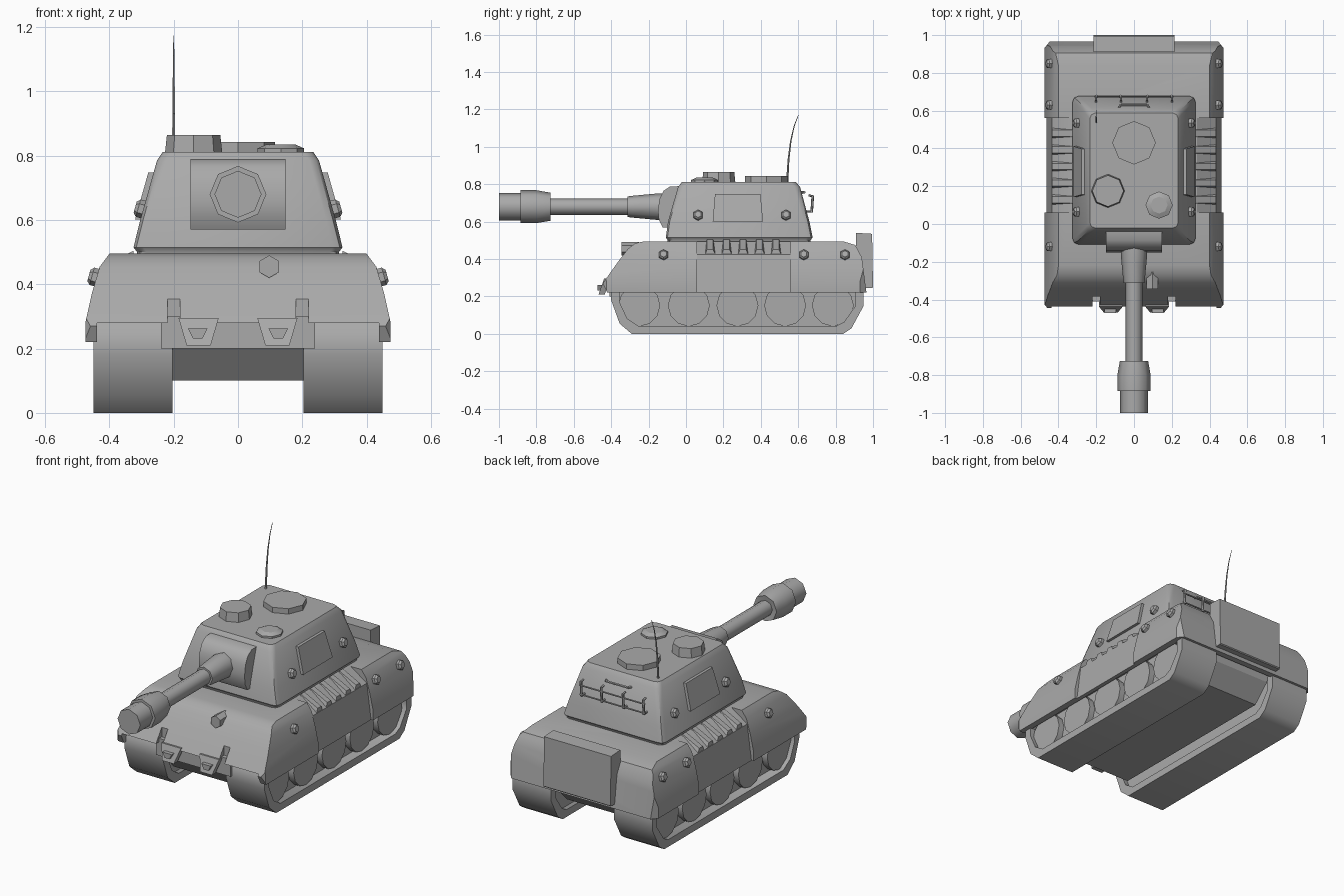
import bpy, bmesh, math
from mathutils import Vector

if "Cube" in bpy.data.objects:
    bpy.data.objects.remove(bpy.data.objects["Cube"])

GREY = bpy.data.materials.new("steel_grey")
GREY.diffuse_color = (0.4, 0.4, 0.4, 1)
GREY.use_nodes = True
GREY.node_tree.nodes["Principled BSDF"].inputs["Base Color"].default_value = GREY.diffuse_color


def finish(bm, name, angle=35):
    bmesh.ops.recalc_face_normals(bm, faces=bm.faces)
    me = bpy.data.meshes.new(name)
    bm.to_mesh(me)
    bm.free()
    me.materials.append(GREY)
    ob = bpy.data.objects.new(name, me)
    bpy.context.collection.objects.link(ob)
    smooth(ob, angle)
    return ob


def smooth(ob, angle=35):
    bpy.ops.object.select_all(action='DESELECT')
    ob.select_set(True)
    bpy.context.view_layer.objects.active = ob
    bpy.ops.object.shade_smooth_by_angle(angle=math.radians(angle))


def loft(bm, rings, cap=True):
    """Bridge equal-length rings of points; optional end caps."""
    vs = [[bm.verts.new(p) for p in r] for r in rings]
    n = len(vs[0])
    for a, b in zip(vs, vs[1:]):
        for i in range(n):
            bm.faces.new((a[i], a[(i + 1) % n], b[(i + 1) % n], b[i]))
    if cap:
        bm.faces.new(vs[0])
        bm.faces.new(vs[-1])
    return vs


def prism_x(bm, prof, x0, x1):
    loft(bm, [[(x, y, z) for y, z in prof] for x in (x0, x1)])


def prism_y(bm, prof, y0, y1):
    loft(bm, [[(x, y, z) for x, z in prof] for y in (y0, y1)])


def box(bm, x0, x1, y0, y1, z0, z1):
    prism_x(bm, [(y0, z0), (y1, z0), (y1, z1), (y0, z1)], x0, x1)


def rod(bm, p0, p1, r1, r2=None, n=8):
    """Cylinder or cone from p0 to p1."""
    p0, p1 = Vector(p0), Vector(p1)
    d = p1 - p0
    m = d.to_track_quat('Z', 'Y').to_matrix().to_4x4()
    m.translation = (p0 + p1) / 2
    bmesh.ops.create_cone(bm, cap_ends=True, segments=n, radius1=r1,
                          radius2=r1 if r2 is None else r2, depth=d.length, matrix=m)


def cut(ob, bm, name):
    tool = finish(bm, name)
    tool.hide_render = True
    mod = ob.modifiers.new("cut", 'BOOLEAN')
    mod.operation, mod.solver, mod.object = 'DIFFERENCE', 'EXACT', tool
    bpy.context.view_layer.objects.active = ob
    bpy.ops.object.modifier_apply(modifier=mod.name)
    bpy.data.objects.remove(tool)


# Hull: side profile trimmed by sloping flank and corner planes
bm = bmesh.new()
prism_x(bm, [(-0.42, 0.22), (-0.445, 0.27), (-0.41, 0.32), (-0.36, 0.39), (-0.31, 0.455), (-0.27, 0.485),
             (-0.22, 0.495), (0.84, 0.495), (0.905, 0.475), (0.94, 0.41), (0.965, 0.22)], -0.475, 0.475)
planes = []
for s in (1, -1):
    for (xa, za), (xb, zb) in (((0.475, 0.28), (0.455, 0.37)), ((0.455, 0.37), (0.43, 0.455)), ((0.43, 0.455), (0.40, 0.495))):
        planes.append(((s * xa, 0, za), (s * (zb - za), 0, xa - xb)))
    planes.append(((s * 0.475, 0.93, 0.3), (s, 0.8, 0)))
    planes.append(((s * 0.475, -0.425, 0.3), (s, -0.8, 0)))
for co, no in planes:
    res = bmesh.ops.bisect_plane(bm, geom=bm.verts[:] + bm.edges[:] + bm.faces[:], dist=1e-5,
                                 plane_co=co, plane_no=Vector(no).normalized(), clear_outer=True)
    edges = [e for e in bm.edges if e.is_boundary]
    if edges:
        bmesh.ops.edgeloop_fill(bm, edges=edges)
hull = finish(bm, "hull")

bm = bmesh.new()  # hollow underside
box(bm, -0.438, 0.438, -0.8, 0.93, 0.0, 0.28)
cut(hull, bm, "underside_cutter")
bm = bmesh.new()  # recessed middle flanks and front notches
for s in (1, -1):
    prism_y(bm, [(s * x, z) for x, z in ((0.33, 0.497), (0.435, 0.425), (0.465, 0.2), (0.6, 0.2), (0.6, 0.6), (0.33, 0.6))],
            0.06, 0.56)
    box(bm, *sorted((s * 0.18, s * 0.22)), -0.6, -0.385, 0.1, 0.365)
cut(hull, bm, "flank_cutter")
smooth(hull)

# Louvres on the recessed flanks
bm = bmesh.new()
for s in (1, -1):
    for i in range(5):
        y = 0.10 + i * 0.088
        loft(bm, [[(s * x, y, z - 0.01), (s * x, y + 0.012, z + 0.022),
                   (s * x, y + 0.045, z + 0.022), (s * x, y + 0.06, z - 0.01)]
                  for x, z in ((0.325, 0.482), (0.433, 0.428))])
finish(bm, "flank_louvres", 20)

# Belly between the tracks with wider nose plate
bm = bmesh.new()
prism_x(bm, [(-0.40, 0.3), (-0.385, 0.2), (-0.3, 0.1), (0.8, 0.1), (0.9, 0.2), (0.93, 0.3)], -0.205, 0.205)
box(bm, -0.24, 0.24, -0.41, -0.36, 0.2, 0.3)
finish(bm, "belly", 20)

# Nose teeth with towing lugs
bm = bmesh.new()
for s in (1, -1):
    loft(bm, [[(s * x, y + o, z) for x, y, z in
               ((0.06, -0.43, 0.295), (0.085, -0.46, 0.21), (0.16, -0.46, 0.21), (0.185, -0.43, 0.295))]
              for o in (-0.008, 0.025)])
    loft(bm, [[(s * x, y, z) for x, z in ((0.095, 0.262), (0.11, 0.232), (0.14, 0.232), (0.155, 0.262))]
              for y in (-0.472, -0.44)])
finish(bm, "nose_teeth", 20)

# Tracks and wheels
outer = [(-0.29, 0), (0.84, 0), (0.885, 0.03), (0.95, 0.15), (0.95, 0.24), (0.92, 0.3),
         (-0.36, 0.3), (-0.4, 0.25), (-0.4, 0.18), (-0.355, 0.055)]
inner = [(0.275 + (y - 0.275) * 0.935, 0.15 + (z - 0.15) * 0.72) for y, z in outer]
for s, side in ((1, "right"), (-1, "left")):
    bm = bmesh.new()
    rings = [[(s * x, y, z) for y, z in p] for p, x in ((outer, 0.203), (outer, 0.449), (inner, 0.449), (inner, 0.203))]
    loft(bm, rings + rings[:1], cap=False)
    bmesh.ops.remove_doubles(bm, verts=bm.verts, dist=1e-5)
    finish(bm, side + "_track", 40)
    bm = bmesh.new()
    prism_x(bm, inner, s * 0.23, s * 0.39)
    finish(bm, side + "_track_web")
    bm = bmesh.new()
    for y in (-0.25, 0.015, 0.275, 0.53, 0.785):
        rod(bm, (s * 0.23, y, 0.152), (s * 0.425, y, 0.152), 0.112, n=12)
    finish(bm, side + "_wheels")


# Turret shell: rounded rectangles
def ring(hx, y0, y1, z, r=0.03):
    pts = []
    for cx, cy, a0 in ((hx - r, y1 - r, 0), (r - hx, y1 - r, 90), (r - hx, y0 + r, 180), (hx - r, y0 + r, 270)):
        for k in range(3):
            a = math.radians(a0 + 45 * k)
            pts.append((cx + r * math.cos(a), cy + r * math.sin(a), z))
    return pts


bm = bmesh.new()
loft(bm, [ring(0.314, -0.098, 0.665, 0.48), ring(0.314, -0.098, 0.665, 0.5), ring(0.325, -0.108, 0.677, 0.515),
          ring(0.304, -0.096, 0.66, 0.6), ring(0.252, -0.043, 0.61, 0.785), ring(0.234, -0.022, 0.588, 0.812)])
finish(bm, "turret", 40)

# Turret side plates
bm = bmesh.new()
for s in (1, -1):
    loft(bm, [[(s * (x + o), y, z) for x, y, z in
               ((0.261, 0.155, 0.748), (0.261, 0.398, 0.748), (0.302, 0.412, 0.602), (0.302, 0.143, 0.602))]
              for o in (-0.02, 0.018)])
finish(bm, "turret_side_plates", 20)

# Bolts on hull and turret
bm = bmesh.new()
for s in (1, -1):
    for x, y, z in [(0.437, y, 0.42) for y in (-0.12, 0.63, 0.85)] + [(0.293, y, 0.632) for y in (0.065, 0.535)]:
        c, d = Vector((s * x, y, z)), Vector((s * 0.96, 0, 0.27))
        rod(bm, c - d * 0.01, c + d * 0.018, 0.028, n=6)
        rod(bm, c + d * 0.018, c + d * 0.028, 0.028, 0.018, n=6)
finish(bm, "bolts", 20)

# Gun mantlet
bm = bmesh.new()
prism_x(bm, [(-0.03, 0.79), (-0.085, 0.788), (-0.12, 0.765), (-0.142, 0.72), (-0.15, 0.66), (-0.145, 0.61),
             (-0.125, 0.57), (-0.05, 0.57)], -0.147, 0.147)
finish(bm, "gun_mantlet")

# Gun barrel: one stepped eight-sided lathe
bm = bmesh.new()
steps = [(-0.12, 0.07), (-0.16, 0.07), (-0.29, 0.058), (-0.312, 0.055), (-0.312, 0.044), (-0.73, 0.044),
         (-0.725, 0.075), (-0.8, 0.088), (-0.885, 0.088), (-0.885, 0.073), (-1.0, 0.073)]
loft(bm, [[(r * math.sin(k * math.pi / 4), y, 0.68 + r * math.cos(k * math.pi / 4)) for k in range(8)] for y, r in steps])
finish(bm, "gun_barrel", 50)

# Roof hatches
bm = bmesh.new()
rod(bm, (0, 0.43, 0.8), (0, 0.43, 0.843), 0.115)
rod(bm, (-0.138, 0.175, 0.8), (-0.138, 0.175, 0.865), 0.09, 0.083)
rod(bm, (0.133, 0.1, 0.8), (0.133, 0.1, 0.823), 0.072)
rod(bm, (0.133, 0.1, 0.823), (0.133, 0.1, 0.835), 0.072, 0.045)
finish(bm, "roof_hatches", 20)

# Whip antenna
bm = bmesh.new()
path = [(0.54, 0.8), (0.548, 0.93), (0.56, 1.03), (0.578, 1.11), (0.602, 1.173)]
for i, (a, b) in enumerate(zip(path, path[1:])):
    rod(bm, (-0.2, *a), (-0.2, *b), 0.006 - i * 0.0012, 0.0048 - i * 0.0012, n=6)
finish(bm, "antenna")

# Rear stowage rail and grab handle
bm = bmesh.new()
for x in (-0.2, -0.07, 0.07, 0.2):
    rod(bm, (x, 0.64, 0.655), (x, 0.672, 0.655), 0.006, n=6)
    rod(bm, (x, 0.672, 0.65), (x, 0.678, 0.74), 0.007, n=6)
    rod(bm, (x, 0.678, 0.735), (x, 0.655, 0.742), 0.006, n=6)
for y, z in ((0.673, 0.66), (0.677, 0.715)):
    rod(bm, (-0.21, y, z), (0.21, y, z), 0.005, n=6)
grip = [(-0.085, 0.605, 0.755), (-0.07, 0.632, 0.757), (0.07, 0.632, 0.757), (0.085, 0.605, 0.755)]
for a, b in zip(grip, grip[1:]):
    rod(bm, a, b, 0.007, n=6)
finish(bm, "rear_rails")

# Front lamp and rear stowage box
bm = bmesh.new()
rod(bm, (0.097, -0.25, 0.455), (0.097, -0.345, 0.455), 0.035, n=6)
finish(bm, "front_lamp", 20)
bm = bmesh.new()
prism_x(bm, [(0.91, 0.245), (0.995, 0.245), (1.0, 0.25), (0.995, 0.535), (0.91, 0.54)], -0.215, 0.215)
finish(bm, "rear_box", 20)
